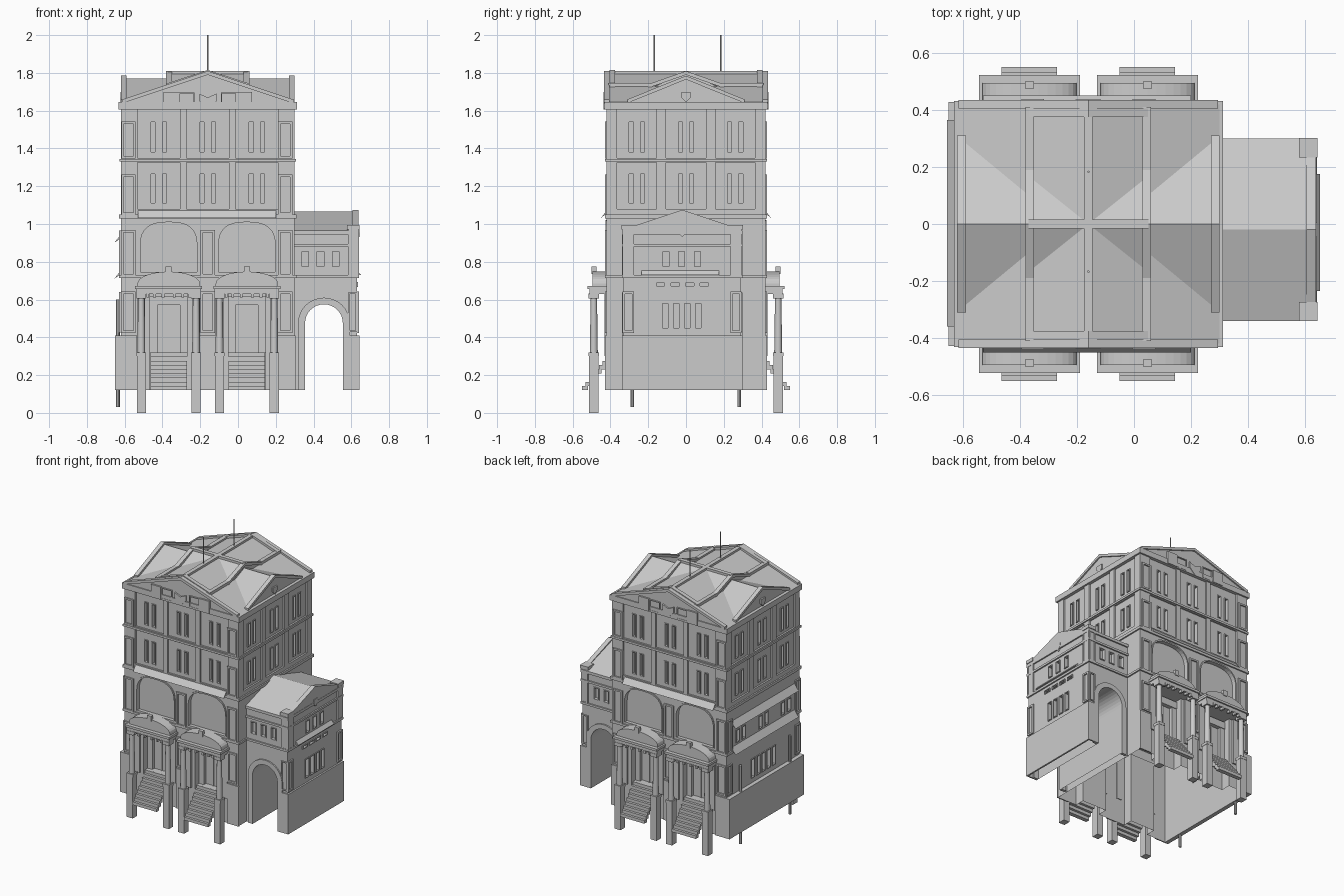
import bpy, bmesh, math
from mathutils import Vector

if "Cube" in bpy.data.objects:
    bpy.data.objects.remove(bpy.data.objects["Cube"])

CX = -0.16   # centre of the main block


def finish(name, bm):
    bmesh.ops.recalc_face_normals(bm, faces=bm.faces)
    me = bpy.data.meshes.new(name)
    bm.to_mesh(me)
    bm.free()
    ob = bpy.data.objects.new(name, me)
    bpy.context.collection.objects.link(ob)
    return ob


def add_prism(bm, pts, axis, a, b):
    put = (lambda p, t: (t, p[0], p[1])) if axis == 'x' else (lambda p, t: (p[0], t, p[1]))
    A = [bm.verts.new(put(p, a)) for p in pts]
    B = [bm.verts.new(put(p, b)) for p in pts]
    bm.faces.new(A)
    bm.faces.new(B[::-1])
    n = len(pts)
    for i in range(n):
        j = (i + 1) % n
        bm.faces.new((A[i], B[i], B[j], A[j]))


def build(name, boxes=(), prisms=()):
    bm = bmesh.new()
    for x0, x1, y0, y1, z0, z1 in boxes:
        add_prism(bm, [(x0, z0), (x1, z0), (x1, z1), (x0, z1)], 'y', y0, y1)
    for p in prisms:
        add_prism(bm, *p)
    return finish(name, bm)


def on(wall, u0, u1, z0, z1, d0, d1):
    """Box on a wall (axis, position, outward sign); d = distance outward."""
    ax, v, s = wall
    a, b = sorted((v + s * d0, v + s * d1))
    return (a, b, u0, u1, z0, z1) if ax == 'x' else (u0, u1, a, b, z0, z1)


def frame(wall, u0, u1, z0, z1, t, d0, d1):
    return [on(wall, u0 - t, u0, z0 - t, z1 + t, d0, d1), on(wall, u1, u1 + t, z0 - t, z1 + t, d0, d1),
            on(wall, u0, u1, z0 - t, z0, d0, d1), on(wall, u0, u1, z1, z1 + t, d0, d1)]


def ring(x0, x1, y0, y1, z0, z1, o):
    return [(x0 - o, x1 + o, y0 - o, y0, z0, z1), (x0 - o, x1 + o, y1, y1 + o, z0, z1),
            (x0 - o, x0, y0, y1, z0, z1), (x1, x1 + o, y0, y1, z0, z1)]


def arch(cx, hw, z0, zs, zt, p=1.0, n=16):
    pts = [(cx + hw, z0)]
    for i in range(n + 1):
        a = math.pi * i / n
        c, s = math.cos(a), max(math.sin(a), 0)
        pts.append((cx + hw * math.copysign(abs(c) ** p, c), zs + (zt - zs) * s ** p))
    return pts + [(cx - hw, z0)]


def arch_band(bm, inner, outer, a, b):
    for i in range(len(inner) - 1):
        add_prism(bm, [inner[i], outer[i], outer[i + 1], inner[i + 1]], 'y', a, b)


def beams(name, segs, w=0.03, h=0.02):
    bm = bmesh.new()
    for p, q in segs:
        p, q = Vector(p), Vector(q)
        side = (q - p).cross(Vector((0, 0, 1))).normalized() * w / 2
        up = Vector((0, 0, h))
        A, B = [[bm.verts.new(c + o) for o in (-side, side, side + up, up - side)] for c in (p, q)]
        bm.faces.new(A)
        bm.faces.new(B[::-1])
        for i in range(4):
            j = (i + 1) % 4
            bm.faces.new((A[i], B[i], B[j], A[j]))
    return finish(name, bm)


def carve(ob, cutters):
    """Subtract the cutters, then open the underside."""
    for c in cutters:
        m = ob.modifiers.new('cut', 'BOOLEAN')
        m.operation, m.solver, m.object = 'DIFFERENCE', 'EXACT', c
    me = bpy.data.meshes.new_from_object(ob.evaluated_get(bpy.context.evaluated_depsgraph_get()))
    ob.modifiers.clear()
    ob.data = me
    bm = bmesh.new()
    bm.from_mesh(me)
    low = [f for f in bm.faces if f.normal.z < -0.9 and f.calc_center_median().z < 0.125]
    bmesh.ops.delete(bm, geom=low, context='FACES')
    bm.to_mesh(me)
    bm.free()
    for c in cutters:
        bpy.data.objects.remove(c)


F, B, L, R = ('y', -0.42, -1), ('y', 0.42, 1), ('x', -0.62, -1), ('x', 0.30, 1)
WE, WF, WB = ('x', 0.63, 1), ('y', -0.33, -1), ('y', 0.29, 1)
bays, panes, frames, panels = [], [], [], []
arch_cuts = []


def window(wall, u, z0, z1, w, d=0.0, store=panes):
    store.append(on(wall, u - w / 2, u + w / 2, z0, z1, d - 0.02, 0.02))
    frames.extend(frame(wall, u - w / 2, u + w / 2, z0, z1, 0.005, d - 0.004, d + 0.006))


# upper storeys: recessed bays with paired windows
for wall in (F, B, L, R):
    mids, hw = ((-0.42, CX, 0.10), 0.113) if wall[0] == 'y' else ((-0.26, 0, 0.26), 0.105)
    for u in mids:
        for z0, z1, w0, w1 in ((1.35, 1.605, 1.38, 1.54), (1.08, 1.325, 1.11, 1.265)):
            bays.append(on(wall, u - hw, u + hw, z0, z1, -0.012, 0.02))
            for o in (-0.03, 0.03):
                window(wall, u + o, w0, w1, 0.022, -0.012)
# left side lower windows
for u in (-0.26, 0, 0.26):
    for o in (-0.035, 0.035):
        window(L, u + o, 0.775, 0.86, 0.03)
for i in range(5):
    window(L, (i - 2) * 0.06, 0.45, 0.58, 0.03)

# front and back: large arches and door recesses
PX = (CX - 0.207, CX + 0.207)
for s in (-1, 1):
    for px in PX:
        arch_cuts.append((arch(px, 0.15, 0.745, 0.88, 1.01, 0.75), 'y', s * 0.395, s * 0.45))
        bays.append((px - 0.098, px + 0.098, *sorted((s * 0.35, s * 0.45)), 0.05, 0.63))
body = build('main_block', [(-0.62, 0.30, -0.42, 0.42, 0.12, 1.62)])
carve(body, [build('bay_cutter', bays, arch_cuts), build('window_cutter', panes)])

# side wing with a through passage
wing_cuts = []
for wall in (WF, WB):
    for u in (0.357, 0.437, 0.517):
        window(wall, u, 0.775, 0.855, 0.035, 0, wing_cuts)
for u in (-0.105, -0.025, 0.06):
    window(WE, u, 0.775, 0.855, 0.032, 0, wing_cuts)
for i in range(4):
    window(WE, -0.11 + i * 0.058, 0.45, 0.58, 0.03, 0, wing_cuts)
    window(WE, -0.135 + i * 0.077, 0.672, 0.688, 0.045, 0, wing_cuts)
wing = build('wing_block', [(0.30, 0.63, -0.33, 0.29, 0.12, 0.96)])
carve(wing, [build('passage_cutter', [], [(arch(0.455, 0.1, 0.05, 0.475, 0.575), 'y', -0.5, 0.5)]),
             build('wing_window_cutter', wing_cuts)])
build('window_frames', frames)

# arch surrounds
bm = bmesh.new()
for s in (-1, 1):
    for px in PX:
        arch_band(bm, arch(px, 0.15, 0.745, 0.88, 1.01, 0.75), arch(px, 0.158, 0.745, 0.88, 1.02, 0.75),
                  s * 0.41, s * 0.427)
for y in (-0.33, 0.29):
    arch_band(bm, arch(0.455, 0.1, 0.12, 0.475, 0.575), arch(0.455, 0.137, 0.12, 0.475, 0.61), y - 0.01, y + 0.01)
finish('arch_surrounds', bm)

# pilaster panels by storey
for z0, z1 in ((1.36, 1.53), (1.06, 1.25), (0.735, 0.955), (0.435, 0.63)):
    for wall in (F, B):
        us = (-0.58, 0.25) if z0 > 1 else (-0.58, CX, 0.25)
        for u in us:
            panels += frame(wall, u - 0.026, u + 0.026, z0, z1, 0.012, 0, 0.01)
    if z0 < 1:
        for u in (-0.39, 0.39):
            panels += frame(L, u - 0.02, u + 0.02, z0, z1, 0.01, 0, 0.01)
        for u in (-0.305, 0.265):
            panels += frame(WE, u - 0.018, u + 0.018, z0, z1, 0.012, 0, 0.01)
        for wall in (WF, WB):
            panels += frame(wall, 0.59, 0.622, z0, z1, 0.008, 0, 0.008)
build('pilaster_panels', panels)

# string courses and cornice
courses = []
for z0, z1, o in ((1.605, 1.645, 0.012), (1.33, 1.345, 0.008), (1.03, 1.05, 0.01), (0.715, 0.73, 0.01)):
    courses += ring(-0.62, 0.30, -0.42, 0.42, z0, z1, o)
for z0, z1 in ((0.715, 0.73), (0.88, 0.895), (0.945, 0.965)):
    courses += ring(0.31, 0.63, -0.33, 0.29, z0, z1, 0.01)
build('string_courses', courses)

# plinths
pl = [on(L, -0.42, 0.42, 0.12, 0.41, 0, 0.03), on(WE, -0.34, 0.30, 0.12, 0.41, 0, 0.012)]
for wall in (F, B):
    for a, b in ((-0.65, -0.535), (-0.20, -0.12), (0.21, 0.305)):
        pl.append(on(wall, a, b, 0.12, 0.41, 0, 0.008))
for wall in (WF, WB):
    pl.append(on(wall, 0.58, 0.64, 0.12, 0.41, 0, 0.01))
build('plinths', pl)

# cross-gabled main roof
build('main_roof', [], [
    ([(-0.625, 1.62), (0.305, 1.62), (0.305, 1.64), (CX, 1.80), (-0.625, 1.64)], 'y', -0.425, 0.425),
    ([(-0.36, 1.62), (0.36, 1.62), (0, 1.77)], 'x', -0.61, 0.29),
    ([(-0.36, 1.645), (0.36, 1.645), (0, 1.80)], 'x', -0.37, 0.05)])
cop = []
for s in (-1, 1):
    for x in (-0.605, 0.285):
        cop.append(((x, s * 0.31, 1.64), (x, 0, 1.765)))
    for x in (-0.365, 0.045):
        cop.append(((x, s * 0.2, 1.72), (x, 0, 1.79)))
        cop.append(((x, s * 0.19, 1.727), (x, s * 0.41, 1.727)))
    for t in (-1, 1):
        cop.append(((CX + t * 0.455, s * 0.42, 1.638), (CX, s * 0.42, 1.79)))
        cop.append(((CX + t * 0.215, s * 0.39, 1.725), (CX, s * 0.39, 1.795)))
cop += [((CX, -0.40, 1.79), (CX, 0.40, 1.79)), ((-0.37, 0, 1.79), (0.05, 0, 1.79))]
beams('roof_copings', cop)

# attic blocks, openings and shields below the gables
att, sh = [], []
for s, wall in ((-1, F), (1, B)):
    for t in (-1, 1):
        a, b = sorted((CX + t * 0.155, CX + t * 0.235))
        att.append(on(wall, a, b, 1.61, 1.70, -0.02, 0.018))
        a, b = sorted((CX + t * 0.075, CX + t * 0.148))
        att += frame(wall, a, b, 1.62, 1.69, 0.006, 0, 0.014)
    sh.append(([(CX - 0.045, 1.69), (CX - 0.045, 1.65), (CX, 1.605), (CX + 0.045, 1.65), (CX + 0.045, 1.69),
                (CX, 1.67)], 'y', s * 0.415, s * 0.436))
for x, yc, zc in ((-0.615, 0, 1.68), (0.29, 0, 1.68), (0.632, -0.02, 0.965)):
    sh.append(([(yc - 0.025, zc + 0.02), (yc - 0.025, zc - 0.01), (yc, zc - 0.035), (yc + 0.025, zc - 0.01),
                (yc + 0.025, zc + 0.02)], 'x', x - 0.006, x + 0.01))
build('attic_blocks', att)
build('gable_shields', [], sh)

# wing roof, gable wall and corner piers
build('wing_roof', [], [([(-0.34, 0.95), (0.30, 0.95), (0.30, 0.965), (-0.02, 1.065), (-0.34, 0.965)], 'x', 0.29, 0.62),
                        ([(-0.29, 0.95), (0.25, 0.95), (0.25, 0.985), (-0.02, 1.075), (-0.29, 0.985)], 'x', 0.605, 0.638)])
build('wing_corner_piers', [(0.585, 0.638, y - 0.028, y + 0.028, 0.73, 0.975) for y in (-0.307, 0.267)] +
      [(0.578, 0.643, y - 0.034, y + 0.034, 0.97, 0.995) for y in (-0.307, 0.267)])

# awnings
aw = [([(s * 0.42, 1.07), (s * 0.448, 1.035), (s * 0.42, 1.055)], 'y_', 0, 0) for s in (-1, 1)]
bm = bmesh.new()
for s in (-1, 1):
    add_prism(bm, [(s * 0.42, 1.072), (s * 0.45, 1.032), (s * 0.42, 1.055)], 'x', -0.53, 0.20)
for z in (0.945, 0.755):
    add_prism(bm, [(-0.62, z), (-0.655, z - 0.045), (-0.62, z - 0.02)], 'y', -0.36, 0.365)
add_prism(bm, [(0.63, 0.755), (0.652, 0.73), (0.63, 0.73)], 'y', -0.235, 0.175)
finish('awnings', bm)

# porticoes, doors and stairs, front and back
por, dr, st, ped, cols = [], [], [], [], bmesh.new()
for s in (-1, 1):
    wall = ('y', 0, s)
    for px in PX:
        for t in (-1, 1):
            c = px + t * 0.145
            por += [on(wall, c - 0.024, c + 0.024, 0, 0.30, 0.462, 0.513),
                    on(wall, c - 0.026, c + 0.026, 0.30, 0.32, 0.46, 0.515),
                    on(wall, c - 0.026, c + 0.026, 0.605, 0.63, 0.46, 0.515),
                    on(wall, c - 0.02, c + 0.02, 0.30, 0.63, 0.415, 0.432),
                    on(wall, c - 0.026, c + 0.026, 0.63, 0.665, 0.42, 0.512)]
            r = bmesh.ops.create_cone(cols, cap_ends=True, segments=12, radius1=0.021, radius2=0.017, depth=0.29)
            bmesh.ops.translate(cols, verts=r['verts'], vec=(c, s * 0.488, 0.4625))
            a, b = sorted((px + t * 0.06, px + t * 0.098))
            dr.append(on(wall, a, b, 0.32, 0.60, 0.35, 0.375))
            por += [on(wall, px + t * d - 0.007, px + t * d + 0.007, 0.612, 0.632, 0.49, 0.517)
                    for d in (0.03, 0.075, 0.11)]
        por += [on(wall, px - 0.17, px + 0.17, 0.63, 0.66, 0.42, 0.512),
                on(wall, px - 0.177, px + 0.177, 0.655, 0.672, 0.42, 0.522),
                on(wall, px - 0.016, px + 0.016, 0.735, 0.775, 0.475, 0.50)]
        ped.append((arch(px, 0.165, 0.67, 0.685, 0.748), 'y', s * 0.42, s * 0.495))
        dr += [on(wall, px - 0.098, px + 0.098, 0.57, 0.62, 0.35, 0.38),
               on(wall, px - 0.004, px + 0.004, 0.32, 0.57, 0.35, 0.356)]
        for i in range(9):   # steps
            z = 0.12 + i * 0.0222
            y = 0.55 - i * 0.018
            st.append(on(wall, px - 0.097, px + 0.097, z, z + 0.0222, y - 0.03, y))
        st.append(on(wall, px - 0.097, px + 0.097, 0.305, 0.32, 0.35, 0.40))
build('portico_stonework', por)
build('portico_pediments', [], ped)
build('door_surrounds', dr)
build('entrance_stairs', st)
col = finish('portico_columns', cols)
for p in col.data.polygons:
    p.use_smooth = len(p.vertices) == 4 and abs(p.normal.z) < 0.5
bm = bmesh.new()

# drain pipes and roof masts
for x, y, z0, z1, r in ((-0.636, -0.285, 0.03, 0.6, 0.01), (-0.636, 0.282, 0.03, 0.6, 0.01),
                        (CX, 0.183, 1.78, 2.0, 0.004), (CX, -0.167, 1.78, 2.0, 0.004)):
    g = bmesh.ops.create_cone(bm, cap_ends=True, segments=8, radius1=r, radius2=r, depth=z1 - z0)
    bmesh.ops.translate(bm, verts=g['verts'], vec=(x, y, (z0 + z1) / 2))
finish('pipes_and_masts', bm)
